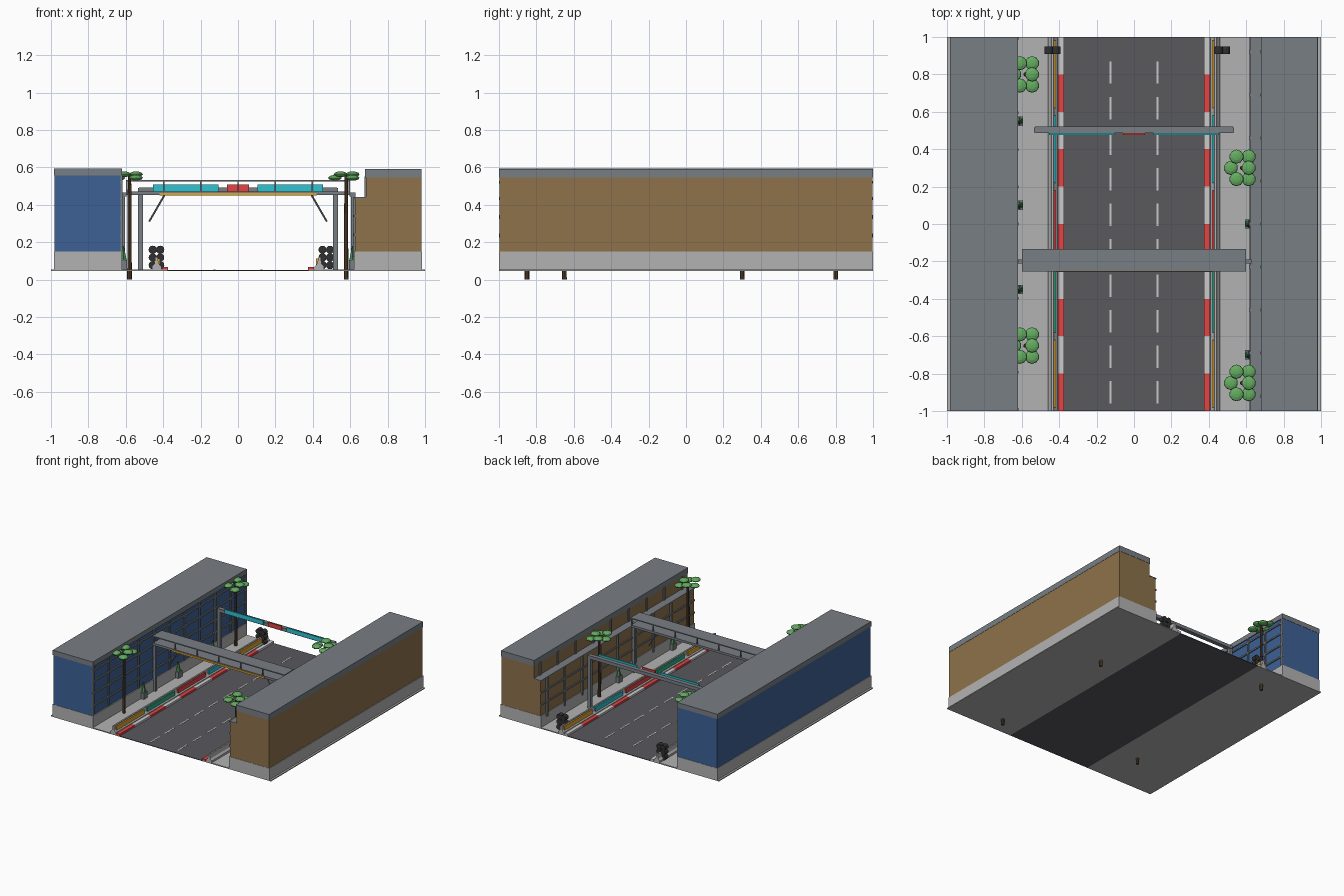
import bpy, math
from mathutils import Vector

if "Cube" in bpy.data.objects:
    bpy.data.objects.remove(bpy.data.objects["Cube"])

mats = {}
COLORS = {
    "asphalt": (0.10, 0.10, 0.11), "pave": (0.45, 0.45, 0.45), "steel": (0.19, 0.21, 0.23),
    "blue": (0.045, 0.12, 0.30), "brown": (0.27, 0.17, 0.07), "red": (0.75, 0.06, 0.06),
    "white": (0.75, 0.75, 0.75), "orange": (0.75, 0.38, 0.03), "green": (0.03, 0.42, 0.25),
    "cyan": (0.03, 0.55, 0.65), "bark": (0.10, 0.06, 0.03), "leaf": (0.13, 0.42, 0.12),
    "shrub": (0.06, 0.25, 0.08), "rubber": (0.03, 0.03, 0.03),
}


def paint(ob, color):
    if color not in mats:
        mats[color] = bpy.data.materials.new(color)
        mats[color].diffuse_color = (*COLORS[color], 1)
    ob.data.materials.append(mats[color])
    return ob


def mesh(name, verts, faces, color):
    me = bpy.data.meshes.new(name)
    me.from_pydata(verts, [], faces)
    ob = bpy.data.objects.new(name, me)
    bpy.context.collection.objects.link(ob)
    return paint(ob, color)


def extrude(name, prof, y0, y1, color):
    """Closed x,z profile swept along y."""
    n = len(prof)
    verts = [(x, y, z) for y in (y0, y1) for x, z in prof]
    faces = [(i, (i + 1) % n, (i + 1) % n + n, i + n) for i in range(n)]
    faces += [tuple(range(n))[::-1], tuple(range(n, 2 * n))]
    if sum(prof[i][0] * prof[(i + 1) % n][1] - prof[(i + 1) % n][0] * prof[i][1] for i in range(n)) > 0:
        faces = [f[::-1] for f in faces]
    return mesh(name, verts, faces, color)


def box(name, x0, x1, y0, y1, z0, z1, color):
    x0, x1 = sorted((x0, x1))
    return extrude(name, [(x0, z0), (x0, z1), (x1, z1), (x1, z0)], y0, y1, color)


def rod(name, a, b, r, color, sides=6, r2=None):
    a, b = Vector(a), Vector(b)
    d = b - a
    bpy.ops.mesh.primitive_cone_add(vertices=sides, radius1=r, radius2=r if r2 is None else r2,
                                    depth=d.length, location=(a + b) / 2,
                                    rotation=d.to_track_quat('Z', 'Y').to_euler())
    ob = bpy.context.object
    ob.name = name
    return paint(ob, color)


# Road, pavements and lane dashes
G = 0.055
box("road", -0.38, 0.38, -1, 1, 0.047, 0.052, "asphalt")
for s in (-1, 1):
    box("pavement", s * 0.38, s * 1.0, -1, 1, 0.047, G, "pave")
    for i in range(10):
        y = -0.9 + 0.19 * i
        box("lane_dash", s * 0.125 - 0.005, s * 0.125 + 0.005, y - 0.06, y + 0.06, 0.052, 0.0535, "white")

    # Striped kerb
    for i in range(10):
        y = -1 + 0.2 * i
        box("kerb", s * 0.375, s * 0.405, y, y + 0.2, 0.05, 0.068, "white" if i % 2 else "red")

    # Crash barrier and coloured panels
    half = [(0.41, G), (0.41, 0.07), (0.424, 0.085), (0.43, 0.12),
            (0.442, 0.12), (0.447, 0.085), (0.46, 0.07), (0.46, G)]
    extrude("crash_barrier", [(s * x, z) for x, z in half], -1, 1, "pave")
    for i, c in enumerate(("orange", "green", "red", "cyan", "orange")):
        y = -0.8 + 0.4 * i
        box("barrier_panel", s * 0.418, s * 0.43, y - 0.18, y + 0.18, 0.075, 0.113, c)

# Left building with window grid
box("left_base", -0.985, -0.62, -1, 1, 0.05, 0.15, "pave")
box("left_body", -0.98, -0.628, -0.998, 0.998, 0.15, 0.555, "blue")
box("left_roof", -0.985, -0.62, -1, 1, 0.555, 0.595, "steel")
for i in range(11):
    y = -0.99 + 0.198 * i
    box("left_mullion", -0.63, -0.618, y - 0.007, y + 0.007, 0.15, 0.555, "steel")
for z in (0.23, 0.33, 0.43, 0.52):
    box("left_rail", -0.63, -0.619, -1, 1, z - 0.006, z + 0.006, "steel")

# Right building with stepped front
box("right_base", 0.62, 0.985, -1, 1, 0.05, 0.15, "pave")
extrude("right_body", [(0.625, 0.15), (0.625, 0.437), (0.685, 0.437), (0.685, 0.545),
                       (0.98, 0.545), (0.98, 0.15)], -0.998, 0.998, "brown")
box("right_step_slab", 0.62, 0.685, -1, 1, 0.434, 0.442, "steel")
box("right_roof", 0.68, 0.982, -1, 1, 0.545, 0.592, "steel")
for i in range(9):
    y = -0.92 + 0.23 * i
    box("right_post", 0.614, 0.63, y - 0.009, y + 0.009, 0.12, 0.44, "steel")
    box("right_upper_post", 0.677, 0.69, y - 0.009, y + 0.009, 0.44, 0.55, "steel")
for z in (0.24, 0.34):
    box("right_rail", 0.617, 0.63, -1, 1, z - 0.006, z + 0.006, "steel")

# Covered footbridge
box("bridge_deck", -0.6, 0.6, -0.25, -0.14, 0.452, 0.47, "steel")
box("bridge_roof", -0.6, 0.6, -0.255, -0.135, 0.523, 0.531, "steel")
box("bridge_stripe", -0.42, 0.42, -0.256, -0.25, 0.45, 0.464, "orange")
for y in (-0.247, -0.143):
    for i in range(7):
        x = -0.594 + 0.198 * i
        box("bridge_upright", x - 0.004, x + 0.004, y - 0.004, y + 0.004, 0.47, 0.524, "steel")
for s in (-1, 1):
    box("bridge_column", s * 0.603, s * 0.627, -0.21, -0.19, 0.05, 0.46, "steel")
    box("bridge_bearing", s * 0.595, s * 0.627, -0.21, -0.19, 0.445, 0.465, "steel")
    rod("bridge_brace", (s * 0.475, -0.2, 0.31), (s * 0.39, -0.2, 0.457), 0.005, "steel")

# Sign gantry
box("gantry_beam", -0.53, 0.53, 0.487, 0.52, 0.465, 0.492, "steel")
for s in (-1, 1):
    box("gantry_leg", s * 0.508, s * 0.535, 0.49, 0.517, 0.05, 0.49, "steel")
    box("gantry_sign", s * 0.105, s * 0.455, 0.477, 0.487, 0.472, 0.507, "cyan")
box("gantry_center_sign", -0.06, 0.06, 0.477, 0.487, 0.472, 0.507, "red")

# Trees with flattened leaf clusters
for tx, ty in ((-0.58, 0.8), (-0.58, -0.65), (0.578, 0.3), (0.578, -0.85)):
    rod("tree_trunk", (tx, ty, 0), (tx, ty, 0.555), 0.0125, "bark", 8, 0.009)
    for i, (dx, dy) in enumerate(((-0.06, 0), (-0.03, 0.06), (0.035, 0.06),
                                  (0.035, 0), (0.035, -0.06), (-0.03, -0.06))):
        bpy.ops.mesh.primitive_uv_sphere_add(segments=10, ring_count=6, radius=0.038,
                                             location=(tx + dx, ty + dy, 0.563 if i % 2 else 0.544))
        leaf = bpy.context.object
        leaf.name = "leaf_cluster"
        leaf.scale.z = 0.4
        paint(leaf, "leaf")

# Planters beside the walls
for px, py in ((-0.613, 0.55), (-0.613, 0.1), (-0.613, -0.35), (0.613, 0.0), (0.613, -0.7)):
    box("planter", px - 0.02, px + 0.02, py - 0.025, py + 0.025, 0.05, 0.105, "steel")
    rod("shrub", (px, py, 0.105), (px, py, 0.18), 0.02, "shrub", 6, 0.003)

# Tyre stacks
for cx in (-0.436, 0.472):
    for dx in (-0.02, 0.02):
        for row in range(3):
            z = 0.077 + 0.041 * row
            rod("tyre", (cx + dx, 0.91, z), (cx + dx, 0.95, z), 0.022, "rubber", 12)

for m in bpy.data.materials:
    if m.users and not m.is_grease_pencil:
        m.use_nodes = True
        m.node_tree.nodes["Principled BSDF"].inputs["Base Color"].default_value = m.diffuse_color
